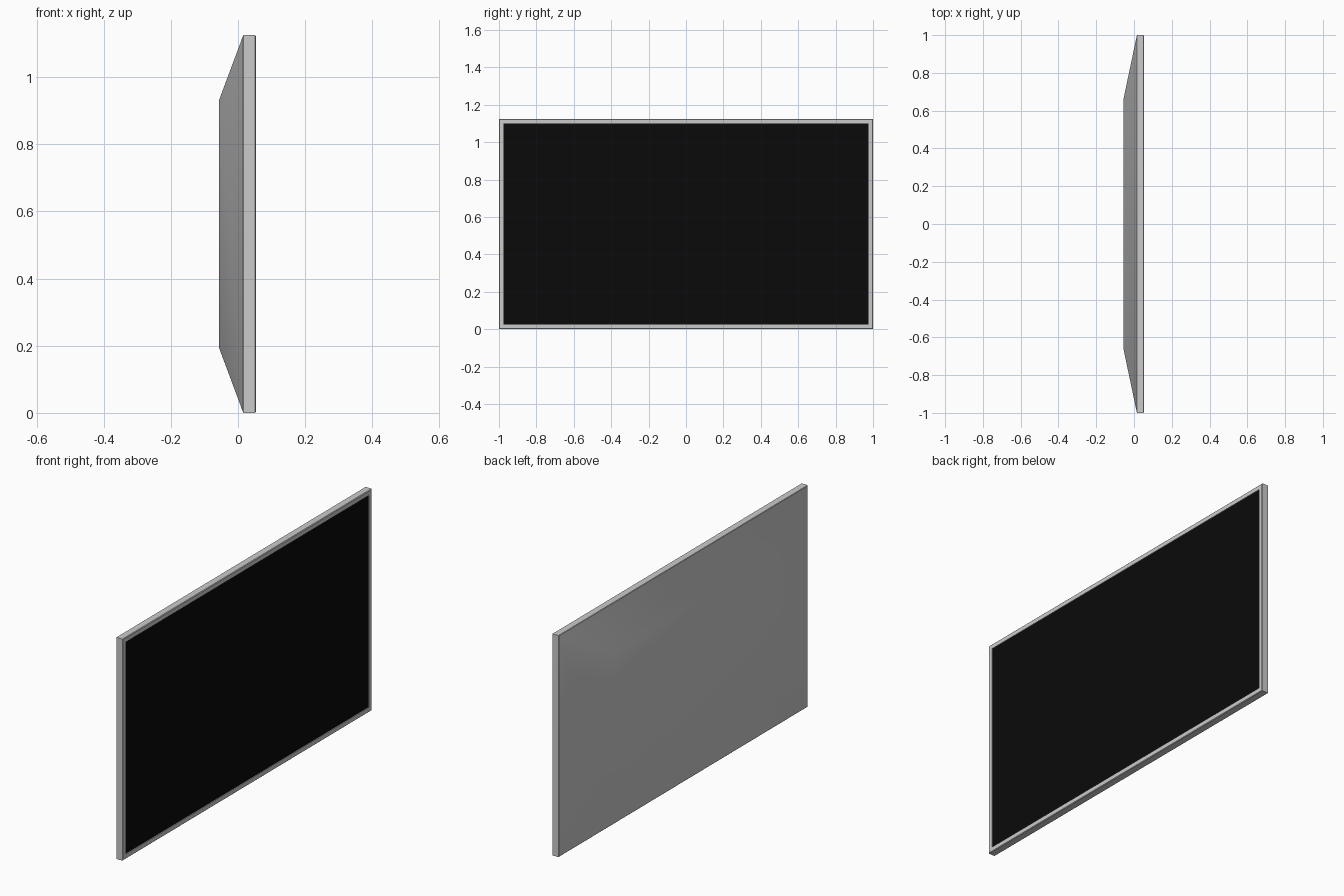
import bpy, bmesh

if "Cube" in bpy.data.objects:
    bpy.data.objects.remove(bpy.data.objects["Cube"])

H = 1.125
CZ = H / 2


def lofted(name, rings, cap_start=False, cap_end=False):
    """Skin a series of rectangles given as (x, half width, half height)."""
    bm = bmesh.new()
    loops = [[bm.verts.new((x, sy * w, CZ + sz * h))
              for sy, sz in ((-1, -1), (1, -1), (1, 1), (-1, 1))]
             for x, w, h in rings]
    for a, b in zip(loops, loops[1:]):
        for i in range(4):
            j = (i + 1) % 4
            bm.faces.new((a[i], a[j], b[j], b[i]))
    if cap_start:
        bm.faces.new(loops[0][::-1])
    if cap_end:
        bm.faces.new(loops[-1])
    mesh = bpy.data.meshes.new(name)
    bm.to_mesh(mesh)
    bm.free()
    ob = bpy.data.objects.new(name, mesh)
    bpy.context.collection.objects.link(ob)
    return ob


# Frame: outer sides, softened front edge, thin bezel and shallow recess
lofted("frame", [
    (0.015, 0.998, CZ - 0.002),
    (0.017, 1.0, CZ),
    (0.050, 1.0, CZ),
    (0.053, 0.997, CZ - 0.003),
    (0.053, 0.976, CZ - 0.024),
    (0.049, 0.976, CZ - 0.024),
])

# Back housing: tapered shell with soft shading
back = lofted("back_housing", [(-0.056, 0.66, 0.37), (0.015, 0.998, CZ - 0.002)],
              cap_start=True)
for p in back.data.polygons:
    p.use_smooth = True

# Screen: black panel set in the frame
screen = lofted("screen", [(0.049, 0.976, CZ - 0.024)], cap_end=True)
black = bpy.data.materials.new("screen_black")
black.diffuse_color = (0.003, 0.003, 0.003, 1)
black.use_nodes = True
black.node_tree.nodes["Principled BSDF"].inputs["Base Color"].default_value = black.diffuse_color
screen.data.materials.append(black)
